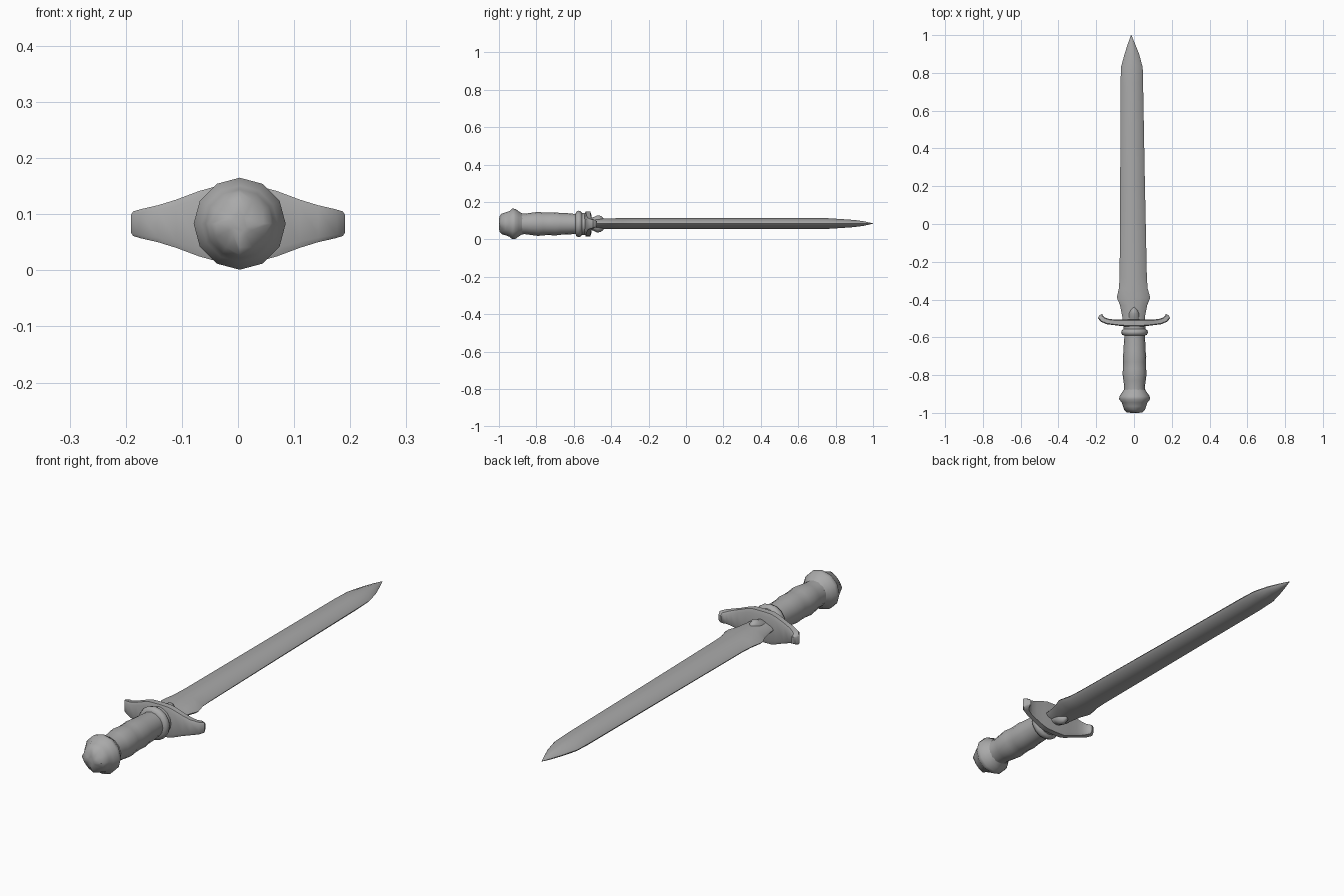
import bpy, bmesh, math

ZC = 0.083   # height of the sword's long axis
XC = 0.003

steel = bpy.data.materials.new("plain grey metal")
steel.diffuse_color = (0.4, 0.4, 0.4, 1)


def finish(name, bm, angle):
    bmesh.ops.recalc_face_normals(bm, faces=bm.faces)
    me = bpy.data.meshes.new(name)
    bm.to_mesh(me)
    bm.free()
    ob = bpy.data.objects.new(name, me)
    bpy.context.collection.objects.link(ob)
    me.materials.append(steel)
    bpy.ops.object.select_all(action='DESELECT')
    ob.select_set(True)
    bpy.context.view_layer.objects.active = ob
    bpy.ops.object.shade_smooth_by_angle(angle=math.radians(angle))
    return ob


def loft(name, rings, angle=45):
    """Skin a list of equal-length point rings and cap both ends."""
    bm = bmesh.new()
    vs = [[bm.verts.new(p) for p in ring] for ring in rings]
    n = len(vs[0])
    for a, b in zip(vs, vs[1:]):
        for i in range(n):
            j = (i + 1) % n
            bm.faces.new((a[i], a[j], b[j], b[i]))
    bm.faces.new(vs[0])
    bm.faces.new(vs[-1])
    bmesh.ops.remove_doubles(bm, verts=bm.verts, dist=1e-5)
    return finish(name, bm, angle)


def ring(y, r, n=12, valley=1.0, xc=XC):
    """Circle around the long axis; valley < 1 pulls it into a cross."""
    pts = []
    for i in range(n):
        a = 2 * math.pi * i / n
        k = r if i % (n // 4) == 0 else r * valley
        pts.append((xc + k * math.cos(a), y, ZC + k * math.sin(a)))
    return pts


# Pommel: twelve-sided knob with a raised cross on its end
loft("pommel", [
    ring(-1.0, 0.020, valley=0.7), ring(-0.997, 0.042, valley=0.55),
    ring(-0.985, 0.055, valley=0.88), ring(-0.965, 0.061),
    ring(-0.945, 0.068), ring(-0.928, 0.082), ring(-0.912, 0.080),
    ring(-0.895, 0.068), ring(-0.875, 0.055)], 50)

# Grip: gently swelling handle with shallow finger waves
loft("grip", [ring(y, r, 16) for y, r in (
    (-0.89, 0.056), (-0.86, 0.055), (-0.83, 0.059), (-0.79, 0.064),
    (-0.765, 0.061), (-0.73, 0.060), (-0.70, 0.062), (-0.67, 0.058),
    (-0.63, 0.057), (-0.60, 0.054), (-0.58, 0.054), (-0.53, 0.052))], 60)

# Collar: double ring between grip and guard
loft("collar", [ring(y, r, 16) for y, r in (
    (-0.592, 0.052), (-0.586, 0.066), (-0.574, 0.071), (-0.562, 0.067),
    (-0.556, 0.058), (-0.535, 0.058))], 50)

# Guard: flat bar, tall in the middle, narrowing to curled tips
half = [  # x, y, half thickness, half height
    (0.0, -0.524, 0.018, 0.066), (0.045, -0.524, 0.018, 0.065),
    (0.07, -0.523, 0.017, 0.058), (0.11, -0.520, 0.015, 0.043),
    (0.14, -0.516, 0.015, 0.033), (0.165, -0.506, 0.016, 0.026),
    (0.178, -0.492, 0.014, 0.022), (0.176, -0.480, 0.010, 0.014)]
stations = [(-x, y, t, h) for x, y, t, h in half[:0:-1]] + half
rings = []
for x, y, t, h in stations:
    tilt = math.copysign(max(0, (abs(x) - 0.13) / 0.048), x) * 1.1
    pts = []
    for u, v in ((1, 0.75), (0.7, 1), (-0.7, 1), (-1, 0.75),
                 (-1, -0.75), (-0.7, -1), (0.7, -1), (1, -0.75)):
        pts.append((x - u * t * math.sin(tilt), y + u * t * math.cos(tilt),
                    ZC + v * h))
    rings.append(pts)
loft("cross_guard", rings, 45)

# Blade: ridged diamond section, flared shoulder, pointed tip
section = ((1, 0), (0.85, 0.38), (0.42, 0.78), (0, 1), (-0.42, 0.78),
           (-0.85, 0.38), (-1, 0), (-0.85, -0.38), (-0.42, -0.78),
           (0, -1), (0.42, -0.78), (0.85, -0.38))
blade = [  # y, left x, right x, half thickness
    (-0.53, -0.060, 0.056, 0.027), (-0.49, -0.062, 0.058, 0.028),
    (-0.43, -0.074, 0.070, 0.028), (-0.39, -0.091, 0.086, 0.028),
    (-0.34, -0.080, 0.072, 0.029), (-0.28, -0.076, 0.068, 0.029),
    (0.25, -0.073, 0.057, 0.029), (0.75, -0.071, 0.048, 0.029),
    (0.83, -0.069, 0.046, 0.024), (0.90, -0.050, 0.027, 0.019),
    (0.95, -0.034, 0.007, 0.012), (1.0, -0.016, -0.014, 0.001)]
loft("blade", [[((l + r) / 2 + u * (r - l) / 2, y, 0.085 + v * t)
                for u, v in section] for y, l, r, t in blade], 35)

# Langets: rounded tabs clasping the blade above and below
for side, name in ((1, "upper_langet"), (-1, "lower_langet")):
    rings = []
    for y, w, h in ((-0.52, 0.030, 0.030), (-0.495, 0.031, 0.036),
                    (-0.475, 0.029, 0.046), (-0.455, 0.021, 0.043),
                    (-0.440, 0.006, 0.030)):
        rings.append([(w * math.cos(a), y, ZC + side * (0.01 + (h - 0.01) * math.sin(a)))
                      for a in (math.pi * k / 8 for k in range(9))])
    loft(name, rings, 50)
